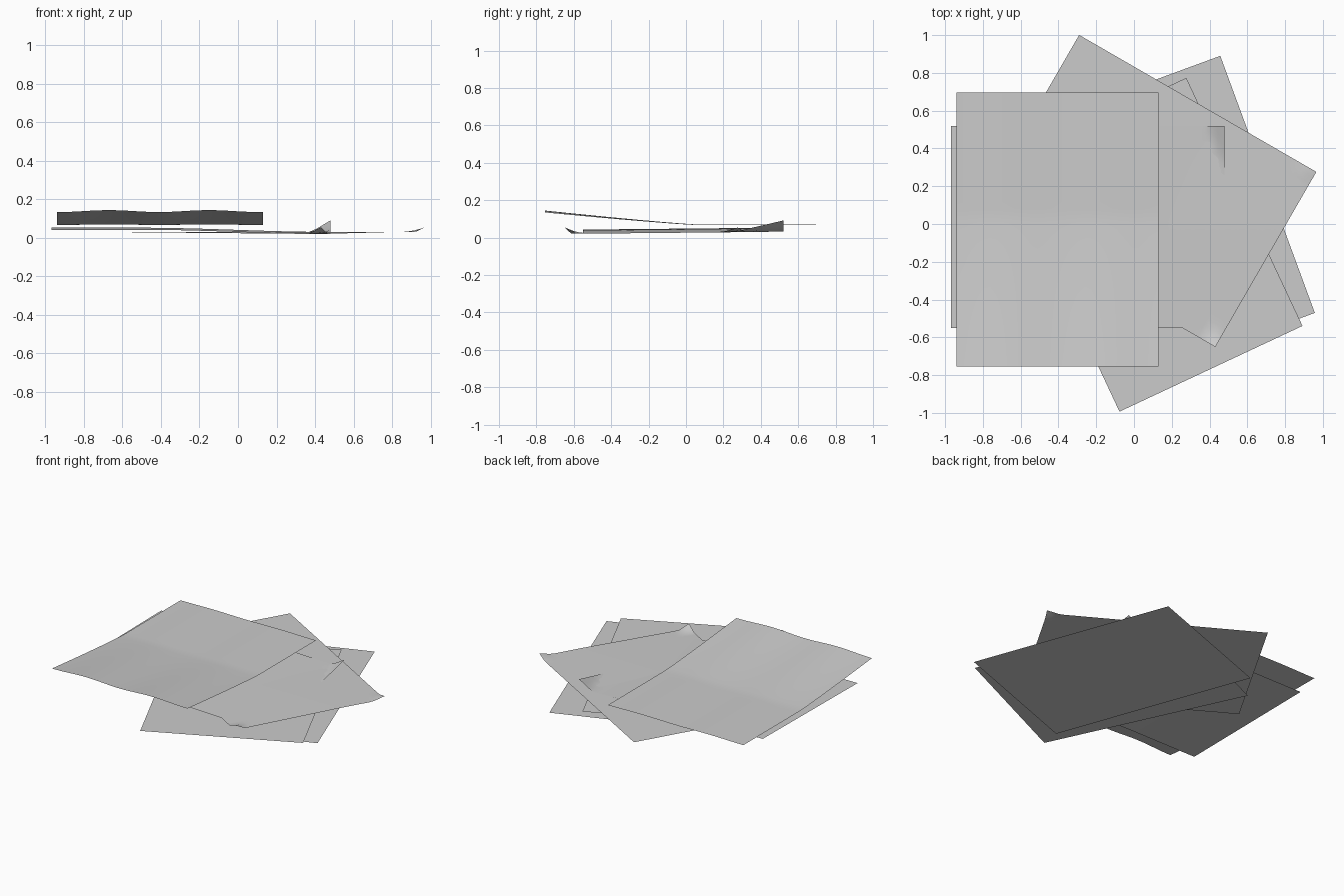
import bpy, bmesh, math
from mathutils import Matrix

if "Cube" in bpy.data.objects:
    bpy.data.objects.remove(bpy.data.objects["Cube"], do_unlink=True)

WIDTH, LENGTH = 1.07, 1.45

paper = bpy.data.materials.new("paper_grey")
paper.use_nodes = True
colour = (0.6, 0.6, 0.6, 1)
paper.diffuse_color = colour
paper.node_tree.nodes["Principled BSDF"].inputs["Base Color"].default_value = colour


def smooth(a, b, v):
    t = min(1, max(0, (v - a) / (b - a)))
    return t * t * (3 - 2 * t)


def curl(x, y, corner, reach, lift):
    """Lift a sheet corner, fading out over the reach in x and y."""
    d = abs(x - corner[0]) / reach[0] + abs(y - corner[1]) / reach[1]
    return lift * max(0, 1 - d)


def sheet(name, centre, angle, height):
    """One thin rectangle of paper, bent by height(x, y)."""
    bm = bmesh.new()
    bmesh.ops.create_grid(bm, x_segments=30, y_segments=40, size=0.5)
    place = (Matrix.Translation((*centre, 0))
             @ Matrix.Rotation(math.radians(angle), 4, "Z")
             @ Matrix.Diagonal((WIDTH, LENGTH, 1, 1)))
    bm.transform(place)
    for v in bm.verts:
        v.co.z = height(v.co.x, v.co.y)
    mesh = bpy.data.meshes.new(name)
    bm.to_mesh(mesh)
    bm.free()
    mesh.materials.append(paper)
    mesh.shade_smooth()
    ob = bpy.data.objects.new(name, mesh)
    bpy.context.collection.objects.link(ob)


# Shapes of the bent sheets
def third_height(x, y):
    base = 0.031 + 0.016 * min(0, y)
    return (base + curl(x, y, (0.43, -0.65), (0.1, 0.1), 0.035)
            + curl(x, y, (0.97, 0.28), (0.1, 0.15), 0.024))


def fourth_height(x, y):
    base = 0.048 - 0.022 * smooth(-0.5, 0.48, x) + 0.01 * y
    return base + curl(x, y, (0.48, 0.52), (0.1, 0.27), 0.06)


def top_height(x, y):
    front = max(0, (0.05 - y) / 0.8)
    wave = 0.005 * math.cos(math.tau * (x + 0.67) / 0.52)
    return 0.069 + 0.07 * front ** 1.15 + wave * (0.3 + 0.7 * min(1, front))


# Stack from the ground up
sheet("bottom_sheet", (0.205, 0.025), 20.2, lambda x, y: 0)
sheet("second_sheet", (0.10, -0.11), 25.1, lambda x, y: 0.011)
sheet("third_sheet", (0.07, 0.175), 60, third_height)
sheet("fourth_sheet", (-0.245, -0.015), 90, fourth_height)
sheet("top_sheet", (-0.405, -0.03), 0, top_height)
